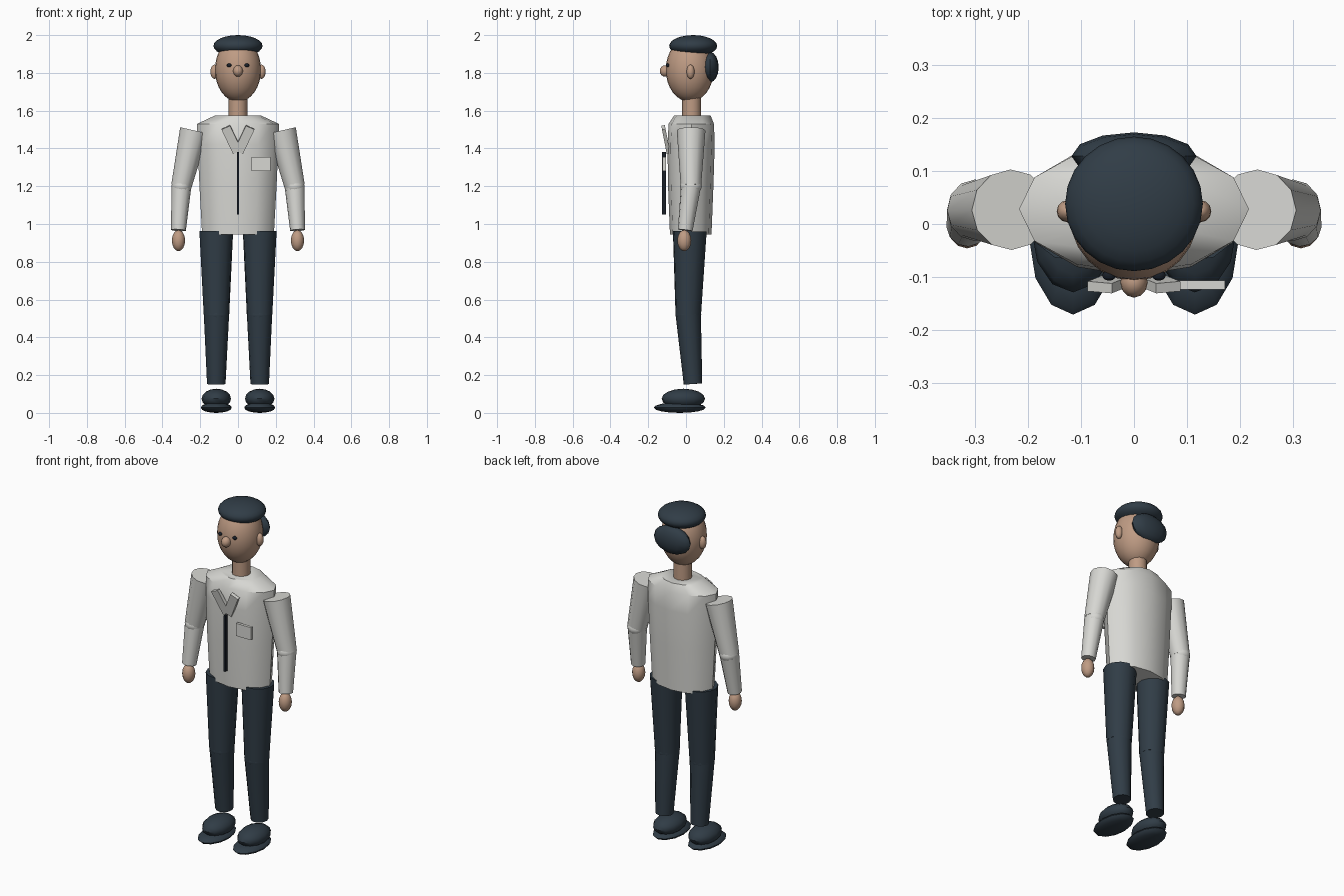
import bpy, bmesh, math
from mathutils import Vector, Matrix

cube = bpy.data.objects.get("Cube")
if cube:
    bpy.data.objects.remove(cube, do_unlink=True)


def material(name, color):
    m = bpy.data.materials.new(name)
    m.use_nodes = True
    m.diffuse_color = (*color, 1)
    m.node_tree.nodes["Principled BSDF"].inputs["Base Color"].default_value = (*color, 1)
    return m


SHIRT = material("off white cloth", (0.68, 0.68, 0.65))
SKIN = material("skin", (0.52, 0.33, 0.23))
NAVY = material("dark navy", (0.03, 0.046, 0.062))
DARK = material("near black", (0.01, 0.014, 0.022))


def finish(name, bm, mat, smooth=True):
    bmesh.ops.recalc_face_normals(bm, faces=bm.faces)
    mesh = bpy.data.meshes.new(name)
    bm.to_mesh(mesh)
    bm.free()
    mesh.materials.append(mat)
    ob = bpy.data.objects.new(name, mesh)
    bpy.context.collection.objects.link(ob)
    if smooth:
        bpy.ops.object.select_all(action='DESELECT')
        ob.select_set(True)
        bpy.context.view_layer.objects.active = ob
        bpy.ops.object.shade_smooth_by_angle(angle=math.radians(40))
    return ob


def ellipsoid(name, center, radii, mat, seg=12, rings=8):
    bm = bmesh.new()
    bmesh.ops.create_uvsphere(bm, u_segments=seg, v_segments=rings, radius=1)
    bm.transform(Matrix.Translation(center) @ Matrix.Diagonal((*radii, 1)))
    return finish(name, bm, mat)


def limb(name, a, b, ra, rb, mat, seg=12):
    """Capped tapered tube from a to b."""
    a, b = Vector(a), Vector(b)
    axis = b - a
    bm = bmesh.new()
    bmesh.ops.create_cone(bm, cap_ends=True, segments=seg, radius1=ra, radius2=rb,
                          depth=axis.length)
    turn = axis.to_track_quat('Z', 'Y').to_matrix().to_4x4()
    bm.transform(Matrix.Translation((a + b) / 2) @ turn)
    return finish(name, bm, mat)


def box(name, center, size, mat, rot=Matrix.Identity(4)):
    bm = bmesh.new()
    bmesh.ops.create_cube(bm, size=1)
    bm.transform(Matrix.Translation(center) @ rot @ Matrix.Diagonal((*size, 1)))
    return finish(name, bm, mat, smooth=False)


def loft(name, rings, mat, seg=12):
    """Closed body through elliptical rings given as z, centre y, rx, ry."""
    bm = bmesh.new()
    loops = []
    for z, cy, rx, ry in rings:
        angles = [math.tau * i / seg for i in range(seg)]
        loops.append([bm.verts.new((rx * math.cos(t), cy + ry * math.sin(t), z))
                      for t in angles])
    for low, high in zip(loops, loops[1:]):
        for i in range(seg):
            j = (i + 1) % seg
            bm.faces.new((low[i], low[j], high[j], high[i]))
    bm.faces.new(loops[0])
    bm.faces.new(loops[-1])
    return finish(name, bm, mat)


# Head and hair
ellipsoid("head", (0, 0.02, 1.817), (0.122, 0.127, 0.17), SKIN, 24, 16)
ellipsoid("hair_cap", (0, 0.038, 1.943), (0.13, 0.127, 0.057), NAVY, 24, 12)
ellipsoid("back_hair", (0, 0.128, 1.83), (0.118, 0.045, 0.08), NAVY)
ellipsoid("nose", (0, -0.11, 1.81), (0.026, 0.029, 0.03), SKIN)
limb("neck", (0, 0.03, 1.55), (0, 0.03, 1.68), 0.05, 0.05, SKIN)

# Shirt with front closure and pocket
loft("torso", [(0.945, 0.025, 0.19, 0.11), (1.2, 0.025, 0.204, 0.12),
               (1.42, 0.027, 0.214, 0.125), (1.53, 0.028, 0.217, 0.12),
               (1.575, 0.034, 0.12, 0.096)], SHIRT)
box("front_closure", (0, -0.116, 1.215), (0.011, 0.02, 0.33), DARK)
box("chest_pocket", (0.122, -0.115, 1.317), (0.1, 0.017, 0.074), SHIRT)

# Mirrored parts
for side, s in (("left", 1), ("right", -1)):
    ellipsoid(side + "_eye", (s * 0.047, -0.097, 1.84), (0.013, 0.01, 0.01), DARK)
    ellipsoid(side + "_ear", (s * 0.125, 0.024, 1.806), (0.021, 0.021, 0.038), SKIN)

    lean = Matrix.Rotation(math.radians(11), 4, 'X') @ Matrix.Rotation(s * math.radians(25), 4, 'Y')
    box(side + "_lapel", (s * 0.034, -0.107, 1.447), (0.05, 0.019, 0.145), SHIRT, lean)

    # Arm
    elbow = (s * 0.3, 0.026, 1.2)
    wrist = (s * 0.315, -0.004, 0.967)
    limb(side + "_upper_arm", (s * 0.232, 0.027, 1.495), elbow, 0.076, 0.054, SHIRT)
    ellipsoid(side + "_elbow", elbow, (0.053, 0.058, 0.045), SHIRT)
    limb(side + "_forearm", elbow, wrist, 0.053, 0.039, SHIRT)
    ellipsoid(side + "_hand", (s * 0.315, -0.009, 0.912), (0.035, 0.037, 0.056), SKIN)

    # Leg
    knee = (s * 0.114, 0.012, 0.52)
    limb(side + "_thigh", (s * 0.115, 0.02, 0.962), knee, 0.09, 0.068, NAVY)
    ellipsoid(side + "_knee", knee, (0.067, 0.069, 0.05), NAVY)
    limb(side + "_shin", knee, (s * 0.115, 0.037, 0.153), 0.067, 0.049, NAVY)

    # Shoe
    ellipsoid(side + "_shoe", (s * 0.115, -0.014, 0.075), (0.078, 0.115, 0.053), NAVY)
    ellipsoid(side + "_sole", (s * 0.115, -0.033, 0.028), (0.082, 0.138, 0.028), NAVY)
